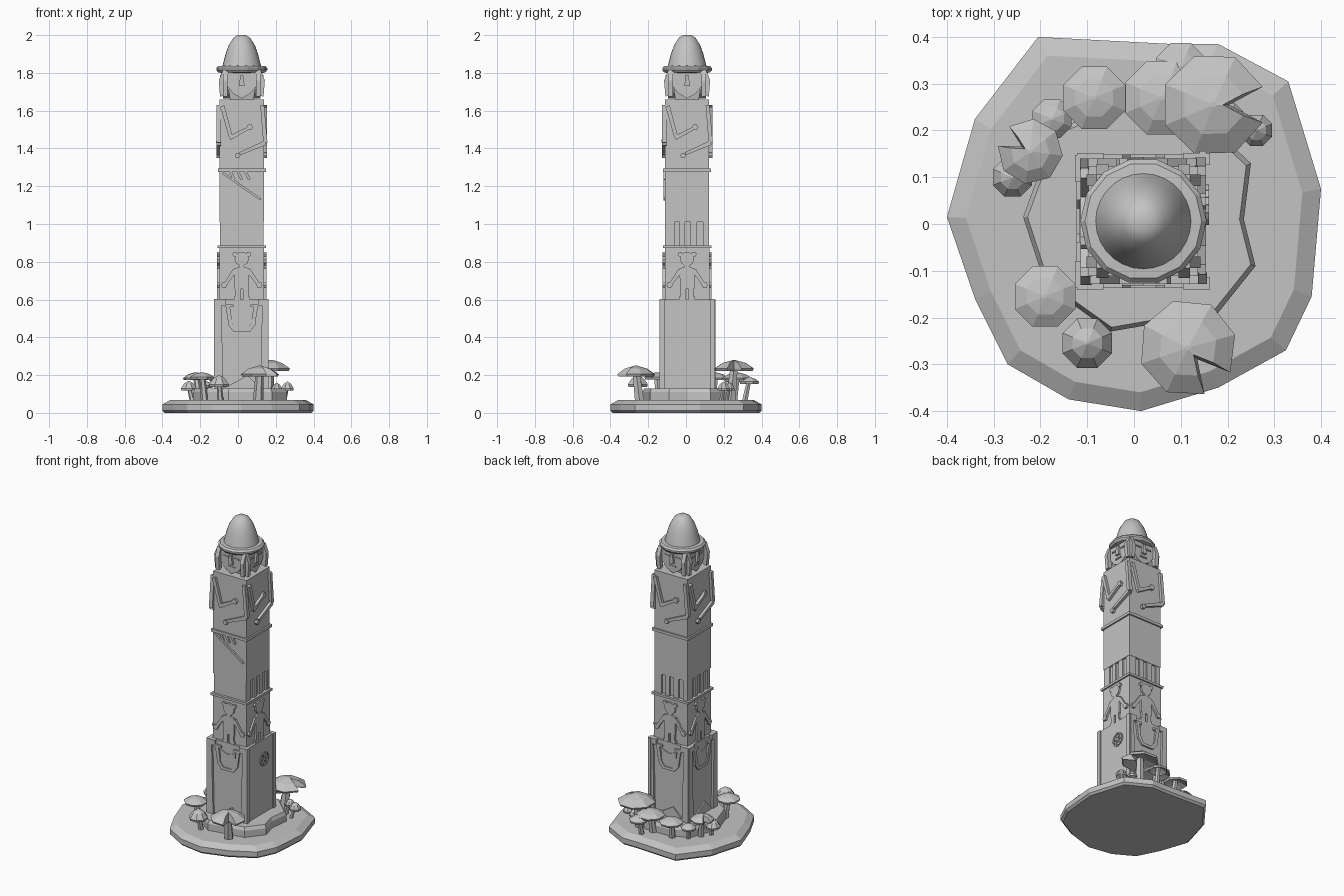
import bpy, bmesh, math
from mathutils import Matrix, Vector

cube = bpy.data.objects.get("Cube")
if cube:
    bpy.data.objects.remove(cube)

stone = bpy.data.materials.new("grey stone")
stone.use_nodes = True
GREY = (0.55, 0.55, 0.55, 1)
stone.diffuse_color = GREY
stone.node_tree.nodes["Principled BSDF"].inputs["Base Color"].default_value = GREY

CX, CY = 0.02, 0.006
AXIS = Matrix.Translation((CX, CY, 0))
FRONT, LEFT, BACK, RIGHT = range(4)
ALL = range(4)


def finish(bm, name):
    bmesh.ops.recalc_face_normals(bm, faces=bm.faces)
    mesh = bpy.data.meshes.new(name)
    bm.to_mesh(mesh)
    bm.free()
    mesh.materials.append(stone)
    ob = bpy.data.objects.new(name, mesh)
    bpy.context.collection.objects.link(ob)
    return ob


def loft(bm, rings, close=True):
    """Skin a stack of rings that have equal point counts."""
    vs = [[bm.verts.new(p) for p in r] for r in rings]
    n = len(vs[0])
    for a, b in zip(vs, vs[1:]):
        for i in range(n):
            j = (i + 1) % n
            bm.faces.new((a[i], a[j], b[j], b[i]))
    if close:
        bm.faces.new(vs[0][::-1])
        bm.faces.new(vs[-1])
    return vs


def ring(r, z, n, x=0, y=0, turn=0):
    return [(x + r * math.cos(turn + math.tau * i / n),
             y + r * math.sin(turn + math.tau * i / n), z) for i in range(n)]


def block(name, half, z0, z1, half_top=None):
    """Square column section on the pillar axis."""
    bm = bmesh.new()
    loft(bm, [ring(h * math.sqrt(2), z, 4, CX, CY, math.pi / 4)
              for h, z in ((half, z0), (half_top or half, z1))])
    return finish(bm, name)


def relief(name, shapes, inner, outer, sides=ALL):
    """Raised shapes drawn as (across, height) outlines on chosen pillar sides."""
    bm = bmesh.new()
    for side in sides:
        m = AXIS @ Matrix.Rotation(side * math.pi / 2, 4, 'Z')
        for pts in shapes:
            loft(bm, [[m @ Vector((u, -d, z)) for u, z in pts] for d in (inner, outer)])
    return finish(bm, name)


def rect(u0, u1, z0, z1):
    return [(u0, z0), (u1, z0), (u1, z1), (u0, z1)]


def limb(p, q, w0, w1=None):
    """Tapered bar between two points."""
    p, q = Vector(p), Vector(q)
    s = (q - p).normalized()
    s = Vector((-s.y, s.x)) / 2
    a, b = s * w0, s * (w1 or w0)
    return [tuple(v) for v in (p + a, p - a, q - b, q + b)]


def disc(u, z, r, n=10):
    return [(u + r * math.cos(math.tau * i / n), z + r * math.sin(math.tau * i / n))
            for i in range(n)]


def mirror(shapes):
    return shapes + [[(-u, z) for u, z in s] for s in shapes]


# Ground slabs
GROUND = [(-.205, .4), (.08, .385), (.18, .385), (.33, .305), (.4, .075), (.38, -.155),
          (.325, -.27), (.18, -.35), (.015, -.4), (-.14, -.375), (-.27, -.3),
          (-.34, -.16), (-.4, .015), (-.34, .225)]
STEP = [(-.237, .015), (-.17, .2), (-.05, .25), (.12, .25), (.25, .13), (.235, .01),
        (.26, -.09), (.18, -.19), (-.05, -.23), (-.19, -.13)]


def slab(name, outline, levels):
    bm = bmesh.new()
    loft(bm, [[(x * s, y * s, z) for x, y in outline] for s, z in levels])
    finish(bm, name)


slab("ground_slab", GROUND, ((.97, 0), (1, .012), (1, .045), (.9, .068)))
slab("step_slab", STEP, ((1, .05), (1, .11), (.96, .13)))

# Pillar sections and mouldings
block("lower_block", .132, .12, .6)
block("figure_block", .118, .6, .875)
block("figure_moulding", .128, .872, .886)
block("colonnade_core", .105, .88, 1.02)
block("middle_block", .117, 1.01, 1.28)
block("middle_moulding", .127, 1.276, 1.293)
block("chest_block", .117, 1.29, 1.66)

# Lower block: posts, fists and hanging masks on three sides, plain slab on the fourth
carved = (FRONT, BACK, RIGHT)
relief("lower_posts", mirror([[(-.142, .13), (-.098, .13), (-.108, .575), (-.142, .575)],
                              rect(-.142, -.085, .568, .602)]), .12, .146, carved)
relief("plain_side", [rect(-.147, .15, .13, .6)], .12, .134, (LEFT,))
relief("mask_plate", mirror([limb((-.075, .57), (-.06, .47), .022),
                             limb((-.065, .475), (-.035, .437), .022)])
       + [rect(-.04, .04, .428, .445), rect(-.088, -.045, .56, .575),
          rect(.045, .088, .56, .575)], .12, .143, carved)
relief("mask_face", [[(-.05, .55), (-.052, .48), (-.03, .445), (.03, .445),
                      (.052, .48), (.05, .55), (0, .53)]], .12, .137, carved)
relief("root_mound", [[(-.1, .13), (.1, .13), (.03, .2), (-.02, .17)]], .12, .14, carved)

# Wheel emblem
rim = [limb(disc(.035, .475, .04, 16)[i], disc(.035, .475, .04, 16)[(i + 1) % 16], .007)
       for i in range(16)]
spokes = [limb((.035, .475), p, .006) for p in disc(.035, .475, .038, 6)]
relief("wheel_emblem", rim + spokes, .13, .14, (LEFT,))

# Standing figures
relief("standing_figures", [disc(0, .815, .038), rect(-.013, .013, .765, .79)] + mirror([
    [(0, .775), (-.04, .765), (-.038, .655), (0, .655)],
    limb((-.036, .755), (-.085, .685), .024, .017),
    disc(-.093, .677, .017, 6),
    rect(-.035, -.007, .61, .66),
    rect(-.042, -.007, .6, .616),
    disc(-.036, .84, .014, 6)]), .11, .13)

# Colonnade
relief("colonnade", [rect(u, u + w, .885, 1.012) for u, w in
                     ((-.116, .05), (-.04, .03), (.018, .035), (.084, .03))],
       .1, .115, (LEFT, BACK, RIGHT))
relief("colonnade_panel", [rect(-.11, .113, .885, 1.012)], .1, .113, (FRONT,))
relief("branch_relief", [limb((-.1, 1.27), (.1, 1.13), .012)]
       + [limb((u, 1.275), (u + .02, 1.235), .014) for u in (-.06, -.02, .02)],
       .11, .126, (FRONT,))

# Folded arms
relief("folded_arms", [
    limb((-.105, 1.62), (-.1, 1.6), .02),
    limb((-.103, 1.625), (-.058, 1.46), .022, .02),
    limb((-.064, 1.455), (.03, 1.505), .024, .016),
    disc(.042, 1.512, .017, 6),
    limb((.108, 1.63), (.125, 1.43), .02, .022),
    limb((.125, 1.43), (-.01, 1.372), .024, .016),
    disc(-.022, 1.362, .015, 6)], .11, .134)

# Four-faced head
block("head_core", .06, 1.65, 1.82, .09)
relief("faces", [[(-.086, 1.815), (-.082, 1.735), (-.045, 1.69), (0, 1.665),
                  (.045, 1.69), (.082, 1.735), (.086, 1.815)]], .05, .1)
relief("noses", [[(-.007, 1.79), (-.015, 1.73), (.015, 1.73), (.007, 1.79)]], .095, .114)
relief("eyes_and_mouths", mirror([rect(-.055, -.022, 1.765, 1.773)])
       + [rect(-.025, .025, 1.706, 1.714)], .095, .106)
relief("hair", mirror([[(-.1, 1.815), (-.122, 1.76), (-.115, 1.675), (-.09, 1.68),
                        (-.082, 1.815)]]), .075, .1)

# Hat: brim and smooth dome
bm = bmesh.new()
loft(bm, [ring(r, z, 14, CX, CY) for r, z in
          ((.11, 1.80), (.125, 1.803), (.135, 1.815), (.135, 1.825), (.125, 1.836), (.1, 1.838))])
finish(bm, "hat_brim")
bm = bmesh.new()
loft(bm, [ring(r, z, 28, CX, CY) for r, z in
          ((.104, 1.83), (.096, 1.86), (.086, 1.9), (.07, 1.945), (.045, 1.985), (.022, 2.0))])
hat = finish(bm, "hat_dome")
for ob in bpy.context.selected_objects:
    ob.select_set(False)
hat.select_set(True)
bpy.context.view_layer.objects.active = hat
bpy.ops.object.shade_smooth_by_angle(angle=math.radians(35))


# Mushrooms
def mushroom(x, y, r, top, height, notch=None):
    bm = bmesh.new()
    if notch is None:
        shape = [(r, math.tau * (i + .5) / 8) for i in range(8)]
    else:
        a = math.radians(notch)
        shape = [(r, a + math.radians(20 + i * 320 / 7)) for i in range(8)] + [(r * .3, a)]

    def level(s, z):
        return [(x + s * q * math.cos(t), y + s * q * math.sin(t), z) for q, t in shape]

    def crown(q):
        return top - height * (q / r) ** 2
    rim_z = top - height
    loft(bm, [level(.35, rim_z + .008), level(.94, rim_z - .012), level(1, rim_z),
              [(p[0], p[1], crown(q * .6)) for p, (q, t) in zip(level(.6, 0), shape)],
              level(.06, top)])
    lean = .92
    loft(bm, [ring(r * .24 + .004, .05, 6, x * lean, y * lean),
              ring(r * .17 + .003, rim_z + .012, 6, x, y)])
    finish(bm, "mushroom")


for spec in ((.115, -.265, .105, .25, .045, -50), (-.19, -.155, .07, .215, .025),
             (-.1, -.255, .057, .2, .05), (-.085, .27, .072, .2, .025),
             (-.222, .155, .07, .215, .03, 150), (-.26, .1, .045, .17, .04),
             (-.175, .225, .045, .17, .025), (.06, .27, .085, .215, .03),
             (.1, .335, .056, .19, .025), (.17, .255, .112, .28, .045, 0),
             (.262, .2, .036, .165, .035), (.205, .23, .03, .16, .03)):
    mushroom(*spec)
